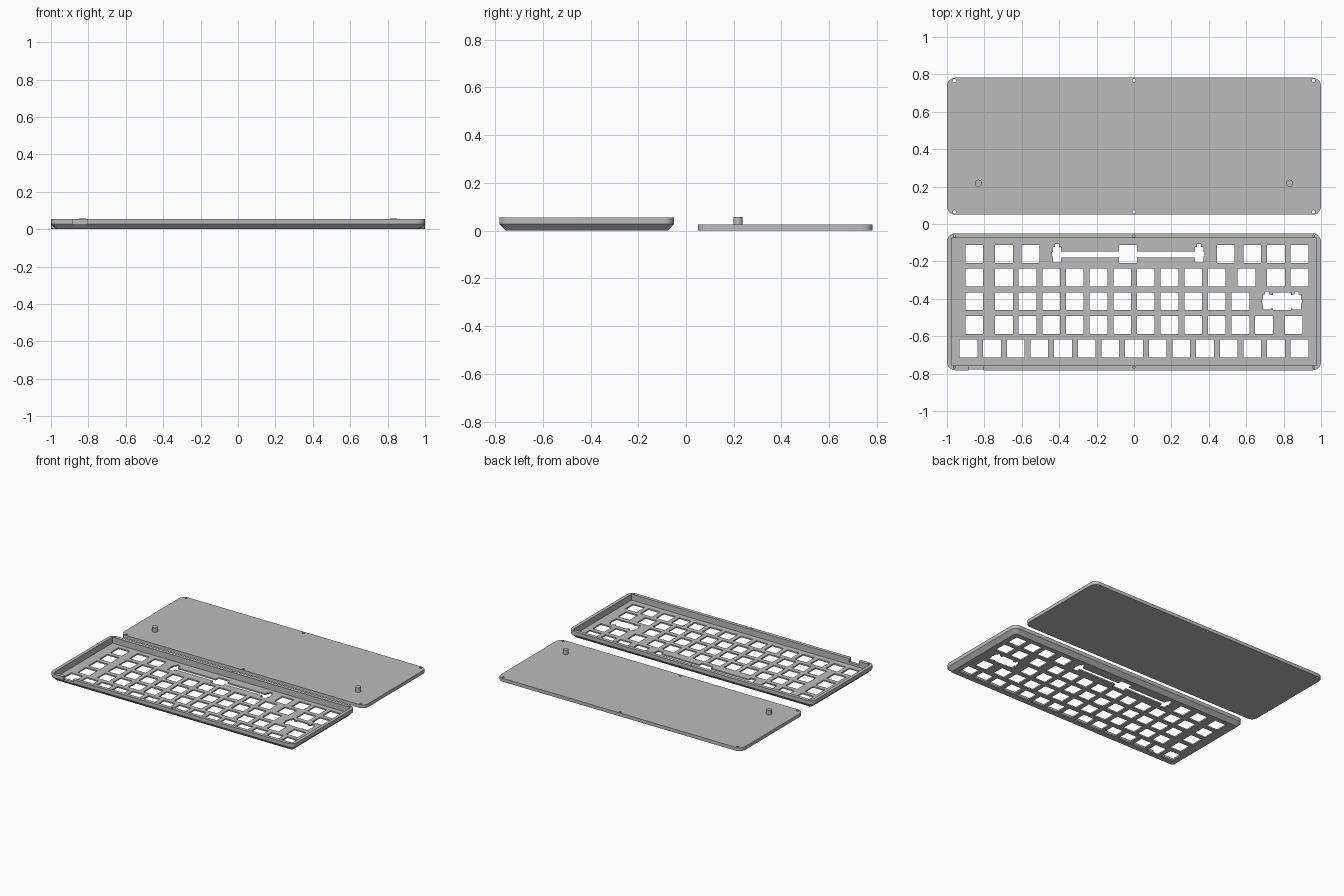
import bpy, bmesh, math

if "Cube" in bpy.data.objects:
    bpy.data.objects.remove(bpy.data.objects["Cube"])

U = 0.1265                 # key pitch
CY = 0.416                 # distance of each half's centre from y = 0
HX, HY = 1.0, 0.366        # half size of each half
grey = bpy.data.materials.new("grey_plastic")
grey.diffuse_color = (0.5, 0.5, 0.5, 1)
grey.use_nodes = True
grey.node_tree.nodes["Principled BSDF"].inputs["Base Color"].default_value = grey.diffuse_color


def rounded(hx, hy, r, cy, segs=8):
    """Outline of a rounded rectangle, counter-clockwise."""
    pts = []
    for k, (sx, sy) in enumerate([(1, 1), (-1, 1), (-1, -1), (1, -1)]):
        for i in range(segs + 1):
            a = math.pi / 2 * (k + i / segs)
            pts.append((sx * (hx - r) + r * math.cos(a), cy + sy * (hy - r) + r * math.sin(a)))
    return pts


def loft(bm, rings):
    """Closed solid through (outline, z) rings."""
    loops = [[bm.verts.new((x, y, z)) for x, y in pts] for pts, z in rings]
    bm.faces.new(loops[0][::-1])
    bm.faces.new(loops[-1])
    n = len(loops[0])
    for a, b in zip(loops, loops[1:]):
        for i in range(n):
            j = (i + 1) % n
            bm.faces.new((a[i], a[j], b[j], b[i]))


def box(bm, x0, x1, y0, y1, z0, z1):
    loft(bm, [([(x0, y0), (x1, y0), (x1, y1), (x0, y1)], z) for z in (z0, z1)])


def cylinder(bm, x, y, r, z0, z1, n=24):
    ring = [(x + r * math.cos(2 * math.pi * i / n), y + r * math.sin(2 * math.pi * i / n)) for i in range(n)]
    loft(bm, [(ring, z0), (ring, z1)])


def make(name, bm):
    me = bpy.data.meshes.new(name)
    bm.to_mesh(me)
    bm.free()
    ob = bpy.data.objects.new(name, me)
    bpy.context.collection.objects.link(ob)
    me.materials.append(grey)
    return ob


def cut(ob, bm):
    """Subtract the cutter solids and bake the result."""
    cutter = make("cutter", bm)
    cutter.hide_render = True
    mod = ob.modifiers.new("cut", 'BOOLEAN')
    mod.operation, mod.solver, mod.object = 'DIFFERENCE', 'EXACT', cutter
    mod.use_self = True
    dg = bpy.context.evaluated_depsgraph_get()
    me = bpy.data.meshes.new_from_object(ob.evaluated_get(dg))
    ob.modifiers.clear()
    ob.data = me
    bpy.data.objects.remove(cutter)


def smooth(ob):
    bpy.ops.object.select_all(action='DESELECT')
    ob.select_set(True)
    bpy.context.view_layer.objects.active = ob
    bpy.ops.object.shade_smooth_by_angle(angle=math.radians(30))


SCREWS = [(x, s) for x in (-0.96, 0, 0.96) for s in (-1, 1)]

# Base plate with screw holes
bm = bmesh.new()
ring = rounded(HX, HY, 0.045, CY)
loft(bm, [(ring, 0), (ring, 0.025)])
base = make("base_plate", bm)
bm = bmesh.new()
for x, s in SCREWS:
    cylinder(bm, x, CY + s * 0.351, 0.009, -0.01, 0.04)
cut(base, bm)
smooth(base)

# Support posts on the base plate
for side, x in (("left", -0.832), ("right", 0.832)):
    bm = bmesh.new()
    cylinder(bm, x, 0.218, 0.019, 0.02, 0.058)
    smooth(make("support_post_" + side, bm))

# Case shell with chamfered underside
bm = bmesh.new()
side = rounded(HX, HY, 0.045, -CY)
loft(bm, [(rounded(HX - 0.028, HY - 0.028, 0.017, -CY), 0), (side, 0.028), (side, 0.055)])
case = make("key_case", bm)

# Cavity, blind screw holes and cable notch
bm = bmesh.new()
box(bm, -0.976, 0.976, -CY - 0.341, -CY + 0.341, 0.01, 0.08)
for x, s in SCREWS:
    cylinder(bm, x, -CY + s * 0.351, 0.006, 0.022, 0.08, 12)
box(bm, -0.885, -0.805, -0.80, -0.74, 0.025, 0.08)
cut(case, bm)

# Key openings, columns counted in key pitches, rows from back to front
rows = [
    [0.25, 1.5, 2.625, 6.75, 10.875, 12, 13, 14],
    [0.25] + [1.5 + i for i in range(10)] + [11.75, 13, 14],
    [0.25] + [1.5 + i for i in range(11)] + [13.25],
    [0.25] + [1.5 + i for i in range(12)] + [13.75],
    list(range(15)),
]
K = 0.0475


def key_x(c):
    return (c - 7) * U


def row_y(r):
    return -CY + 0.003 + (2 - r) * U


bm = bmesh.new()
for r, cols in enumerate(rows):
    for c in cols:
        x, y = key_x(c), row_y(r)
        box(bm, x - K, x + K, y - K, y + K, -0.02, 0.03)

# Stabiliser openings beside the two wide keys
for c, r, off, lo, hi in ((6.75, 0, 0.38, -0.018, 0.014), (13.25, 2, 0.079, -0.040, 0.034)):
    x, y = key_x(c), row_y(r)
    box(bm, x - off, x + off, y + lo, y + hi, -0.021, 0.031)
    for s in (-1, 1):
        sx = x + s * off
        box(bm, sx - 0.022, sx + 0.022, y - 0.045, y + 0.037, -0.022, 0.032)
        box(bm, sx - 0.011, sx + 0.011, y + 0.02, y + 0.053, -0.023, 0.033)
        ox = sx + s * 0.018
        box(bm, ox - 0.0095, ox + 0.0095, y - 0.013, y + 0.009, -0.024, 0.034)
cut(case, bm)
smooth(case)
